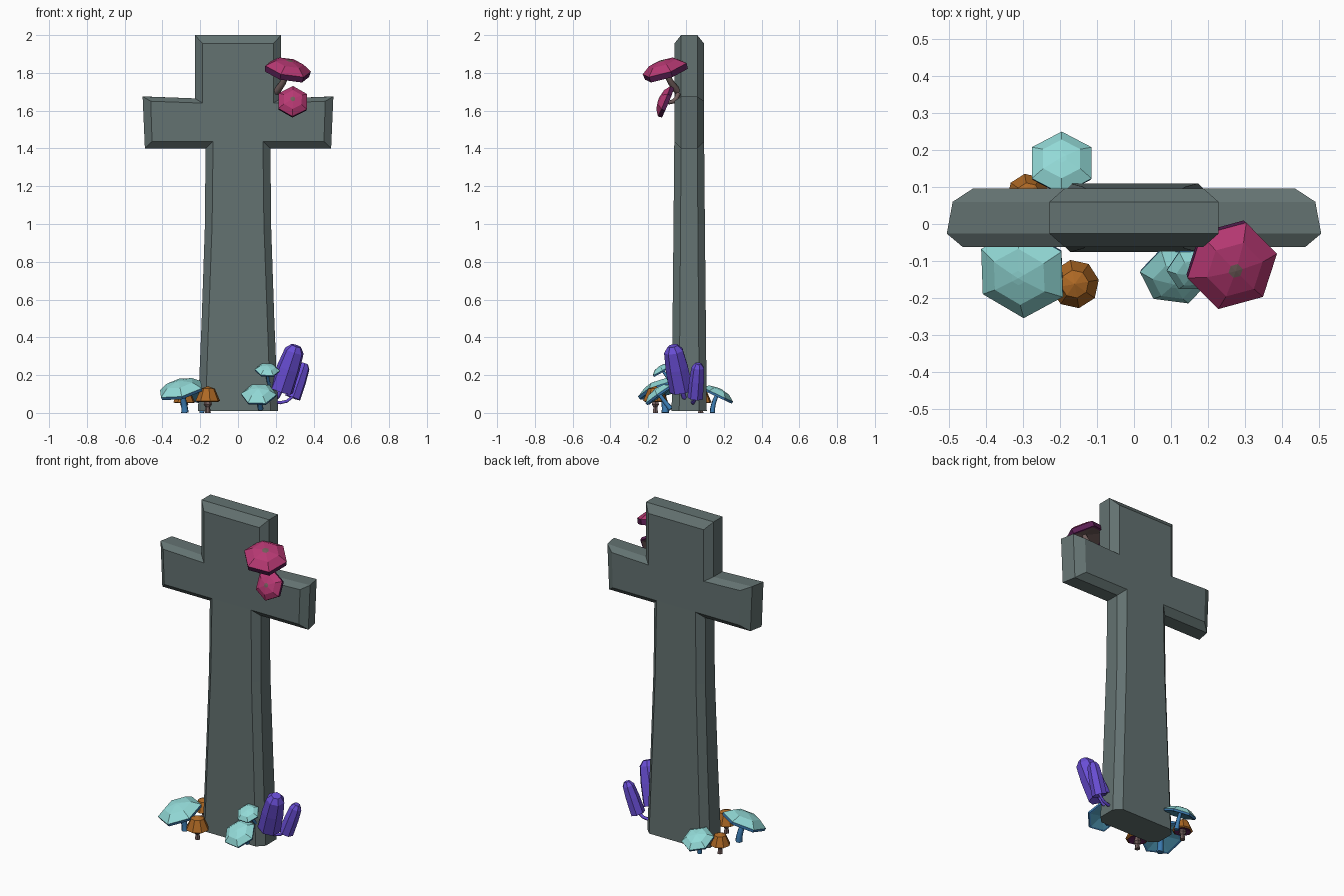
import bpy, bmesh, math
from mathutils import Vector, Matrix

if "Cube" in bpy.data.objects:
    bpy.data.objects.remove(bpy.data.objects["Cube"], do_unlink=True)


def material(name, rgb):
    m = bpy.data.materials.new(name)
    m.use_nodes = True
    m.diffuse_color = (*rgb, 1)
    m.node_tree.nodes["Principled BSDF"].inputs["Base Color"].default_value = (*rgb, 1)
    return m


STONE = material("grey stone", (0.125, 0.168, 0.165))
CYAN = material("pale cyan", (0.29, 0.7, 0.68))
BLUE = material("rim blue", (0.045, 0.2, 0.44))
TEAL = material("gill teal", (0.08, 0.31, 0.46))
MAGENTA = material("magenta", (0.47, 0.04, 0.17))
PLUM = material("dark plum", (0.1, 0.014, 0.085))
ORANGE = material("burnt orange", (0.42, 0.14, 0.018))
VIOLET = material("violet", (0.14, 0.075, 0.66))
BROWN = material("stalk brown", (0.165, 0.11, 0.105))


def finish(name, bm, mats):
    bmesh.ops.recalc_face_normals(bm, faces=bm.faces)
    me = bpy.data.meshes.new(name)
    bm.to_mesh(me)
    bm.free()
    for m in mats:
        me.materials.append(m)
    ob = bpy.data.objects.new(name, me)
    bpy.context.collection.objects.link(ob)


def loft(name, profile, sides, centre, axis, spin, mats, bands):
    """Turned low-poly solid from (radius, height) rings; bands = material per band."""
    turn = Vector((0, 0, 1)).rotation_difference(Vector(axis).normalized()).to_matrix().to_4x4()
    place = Matrix.Translation(centre) @ turn @ Matrix.Rotation(math.radians(spin), 4, 'Z')
    bm = bmesh.new()
    rings = []
    for r, h in profile:
        n = sides if r > 0 else 1
        rings.append([bm.verts.new(place @ Vector((r * math.cos(math.tau * i / sides),
                                                   r * math.sin(math.tau * i / sides), h)))
                      for i in range(n)])
    for a, b, mat in zip(rings, rings[1:], bands):
        for i in range(sides):
            j = (i + 1) % sides
            loop = [a[i % len(a)], a[j % len(a)], b[j % len(b)], b[i % len(b)]]
            bm.faces.new(list(dict.fromkeys(loop))).material_index = mat
    finish(name, bm, mats)


def stalk(name, start, bend, end, radius, mat):
    """Curved stalk, thicker at the foot."""
    a, b, c = Vector(start), Vector(bend), Vector(end)
    cu = bpy.data.curves.new(name, 'CURVE')
    cu.dimensions = '3D'
    cu.bevel_depth = radius
    cu.bevel_resolution = 1
    cu.use_fill_caps = True
    sp = cu.splines.new('POLY')
    sp.points.add(4)
    for i, p in enumerate(sp.points):
        t = i / 4
        p.co = (*(a * (1 - t) ** 2 + b * 2 * t * (1 - t) + c * t * t), 1)
        p.radius = 1.2 - 0.35 * t
    cu.materials.append(mat)
    bpy.context.collection.objects.link(bpy.data.objects.new(name, cu))


def flat_cap(name, centre, axis, r, spin, foot, lip, colours, spot):
    """Six-sided mushroom: gills, dark rim band of height lip, shallow cap, bent stalk."""
    top, rim, gill, stem = colours
    n = Vector(axis).normalized()
    c = Vector(centre)
    shape = [(0, 0.04), (0.86, -lip), (0.97, -lip), (1, 0), (0.62, 0.27), (0.16, 0.36), (0, 0.38)]
    loft(name + "_cap", [(x * r, h * r) for x, h in shape], 6, c, n, spin,
         [gill, rim, top, stem], [0, 1, 1, 2, 2, 3 if spot else 2])
    stalk(name + "_stalk", foot, c - n * r * 0.7, c, r * 0.13, stem)


# Cross: half outlines of the wide middle and of the inset front and back faces
outer = [(0.212, 0.01), (0.192, 0.5), (0.175, 1.0), (0.172, 1.4), (0.493, 1.4),
         (0.505, 1.675), (0.228, 1.665), (0.228, 2.0)]
inner = [(0.172, 0.01), (0.155, 0.5), (0.137, 1.0), (0.132, 1.437), (0.455, 1.437),
         (0.462, 1.65), (0.187, 1.64), (0.187, 1.955)]
bm = bmesh.new()
rings = []
for half, y, flare, shorten in ((inner, -0.062, -0.014, 0), (outer, -0.026, -0.01, 0),
                                (outer, 0.06, 0.01, 0.016), (inner, 0.096, 0.014, 0.028)):
    half = [(x - shorten if x > 0.4 else x, z) for x, z in half]     # arms taper to the back
    full = half + [(-x, z) for x, z in reversed(half)]
    rings.append([bm.verts.new((x, y + flare * max(0, 1 - z / 1.4), z)) for x, z in full])
for a, b in zip(rings, rings[1:]):
    for i in range(len(a)):
        j = (i + 1) % len(a)
        bm.faces.new((a[i], a[j], b[j], b[i]))
for ring in (rings[0], rings[-1]):
    k = len(ring) - 1
    for i in range(3):                                   # shaft
        bm.faces.new((ring[i], ring[i + 1], ring[k - i - 1], ring[k - i]))
    bm.faces.new((ring[3], ring[6], ring[k - 6], ring[k - 3]))   # crossing
    bm.faces.new((ring[6], ring[7], ring[k - 7], ring[k - 6]))   # head
    bm.faces.new(ring[3:7])                              # arms
    bm.faces.new(ring[k - 6:k - 2])
finish("stone_cross", bm, [STONE])

# Cyan mushrooms round the foot
for name, centre, axis, r, spin, foot in (
        ("front_right_mushroom", (-0.302, -0.132, 0.125), (-0.22, -0.3, 0.93), 0.128, 90, (-0.28, -0.11, 0)),
        ("back_mushroom", (-0.195, 0.165, 0.098), (0, 0.42, 0.9), 0.093, 90, (-0.19, 0.14, 0)),
        ("front_left_mushroom", (0.11, -0.142, 0.1), (-0.05, -0.58, 0.81), 0.095, 52, (0.12, -0.08, 0.02)),
        ("upper_left_mushroom", (0.155, -0.125, 0.228), (0.05, -0.5, 0.86), 0.067, 0, (0.17, -0.05, 0.13))):
    flat_cap(name, centre, axis, r, spin, foot, 0.13, (CYAN, BLUE, TEAL, BLUE), False)

# Magenta mushrooms above the left arm
for name, centre, axis, r, spin, foot in (
        ("large_magenta", (0.265, -0.113, 1.822), (0.2, -0.3, 0.93), 0.126, 74, (0.19, -0.03, 1.69)),
        ("small_magenta", (0.29, -0.115, 1.65), (0.03, -0.91, 0.38), 0.087, 90, (0.25, -0.04, 1.69))):
    flat_cap(name, centre, axis, r, spin, foot, 0.25, (MAGENTA, PLUM, BROWN, BROWN), True)

# Orange lampshade mushrooms
for name, x, y, s in (("front_orange", -0.16, -0.162, 1.0), ("back_orange", -0.285, 0.078, 0.88)):
    shade = [(0, 0.075), (0.055, 0.058), (0.066, 0.064), (0.038, 0.128), (0, 0.142)]
    loft(name + "_cap", [(r * s, h * s) for r, h in shade], 8, (x, y, 0), (0, 0, 1), 10,
         [PLUM, ORANGE], [0, 1, 1, 1])
    loft(name + "_stalk", [(0, 0), (0.016, 0), (0.012, 0.03), (0.022, 0.045), (0.012, 0.08), (0, 0.08)],
         6, (x, y, 0), (0, 0, 1), 0, [BROWN], [0] * 5)

# Violet bullet-shaped mushrooms
for name, low, high, r, foot in (
        ("large_violet", (0.228, -0.022, 0.12), (0.308, -0.07, 0.355), 0.066, (0.18, 0, 0.07)),
        ("small_violet", (0.29, 0.05, 0.08), (0.354, 0.065, 0.262), 0.043, (0.18, 0.03, 0.06))):
    a, d = Vector(low), Vector(high) - Vector(low)
    n = d.length
    loft(name + "_cap", [(0, n * 0.1), (r, 0), (r * 0.95, n * 0.5), (r * 0.8, n * 0.88),
                         (r * 0.42, n), (0, n)], 7, a, d, 15, [VIOLET], [0] * 5)
    stalk(name + "_stalk", foot, a - d * 0.25, a + d * 0.2, r * 0.2, VIOLET)
